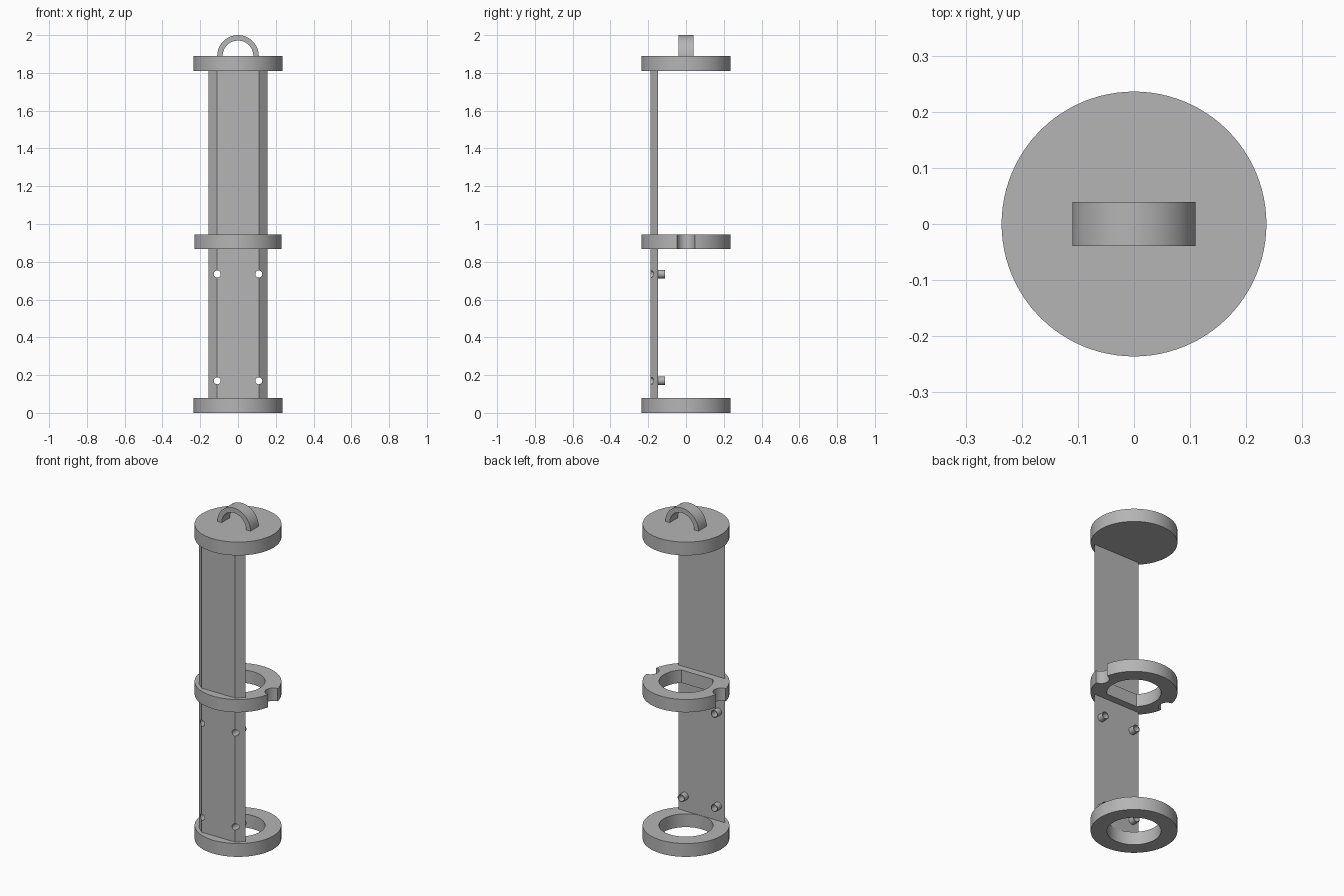
import bpy
import bmesh
from math import cos, sin, pi
from mathutils import Vector

cube = bpy.data.objects.get("Cube")
if cube:
    bpy.data.objects.remove(cube, do_unlink=True)

grey = bpy.data.materials.new("plain grey")
grey.use_nodes = True
grey.diffuse_color = (0.46, 0.46, 0.46, 1)
grey.node_tree.nodes["Principled BSDF"].inputs["Base Color"].default_value = grey.diffuse_color

R = 0.236          # outer radius of discs and rings
BACK = -0.148      # rear face of the backplate
HOLE_R = 0.147     # bore of the rings


def arc(radius, start, end, steps, center=(0, 0)):
    """Points along an arc, both ends included."""
    angles = [start + (end - start) * i / steps for i in range(steps + 1)]
    return [(center[0] + radius * cos(a), center[1] + radius * sin(a)) for a in angles]


def circle(radius, center=(0, 0), steps=96):
    return arc(radius, 0, 2 * pi, steps, center)[:-1]


def prism(name, profile, low, high, axis="Z"):
    """Extrude a closed profile along z (points are x, y) or y (points are x, z)."""
    place = (lambda a, b: (a, b, low)) if axis == "Z" else (lambda a, b: (a, low, b))
    shift = Vector((0, 0, high - low)) if axis == "Z" else Vector((0, high - low, 0))
    bm = bmesh.new()
    face = bm.faces.new([bm.verts.new(place(a, b)) for a, b in profile])
    result = bmesh.ops.extrude_face_region(bm, geom=[face])
    moved = [g for g in result["geom"] if isinstance(g, bmesh.types.BMVert)]
    bmesh.ops.translate(bm, vec=shift, verts=moved)
    bmesh.ops.recalc_face_normals(bm, faces=bm.faces)
    mesh = bpy.data.meshes.new(name)
    bm.to_mesh(mesh)
    bm.free()
    obj = bpy.data.objects.new(name, mesh)
    bpy.context.collection.objects.link(obj)
    mesh.materials.append(grey)
    return obj


def activate(obj):
    bpy.ops.object.select_all(action="DESELECT")
    obj.select_set(True)
    bpy.context.view_layer.objects.active = obj


def cut(obj, cutters):
    """Subtract each cutter, then discard it."""
    activate(obj)
    for cutter in cutters:
        cutter.hide_render = True
        mod = obj.modifiers.new("cut", "BOOLEAN")
        mod.operation = "DIFFERENCE"
        mod.solver = "EXACT"
        mod.object = cutter
        bpy.ops.object.modifier_apply(modifier=mod.name)
        bpy.data.objects.remove(cutter, do_unlink=True)
    return obj


# Top cap and its carrying loop
top_cap = prism("top_cap", circle(R), 1.81, 1.89)
loop = arc(0.11, 0, pi, 48, (0, 1.89)) + arc(0.081, pi, 0, 48, (0, 1.89))
handle = prism("handle_loop", loop, -0.039, 0.039, "Y")

# Bottom ring with a round bore
bottom_ring = prism("bottom_ring", circle(R), 0, 0.08)
cut(bottom_ring, [prism("bore_cutter", circle(HOLE_R), -0.1, 0.2)])

# Middle ring with a D-shaped bore and a round notch on each side
middle_ring = prism("middle_ring", circle(R), 0.868, 0.945)
d_bore = arc(HOLE_R, -pi / 4, 5 * pi / 4, 72)
cut(middle_ring, [prism("bore_cutter", d_bore, 0.7, 1.1)]
    + [prism("notch_cutter", circle(0.047, (side * R, 0), 48), 0.7, 1.1) for side in (-1, 1)])

# Backplate with bevelled sides, drilled at four fixing points
outline = [(-0.155, BACK), (-0.11, -0.187), (0.11, -0.187), (0.155, BACK)]
plate = prism("backplate", outline, 0.075, 1.815)
points = [(x, z) for x in (-0.11, 0.11) for z in (0.17, 0.735)]
cut(plate, [prism("drill_cutter", circle(0.0185, p, 32), -0.3, 0, "Y") for p in points])

# Hollow standoffs behind the holes
parts = [top_cap, handle, bottom_ring, middle_ring, plate]
for i, p in enumerate(points):
    standoff = prism(f"standoff_{i + 1}", circle(0.0225, p, 32), BACK, -0.11, "Y")
    cut(standoff, [prism("drill_cutter", circle(0.0185, p, 32), -0.3, 0, "Y")])
    parts.append(standoff)

# Smooth the round walls, keep the edges crisp
for part in parts:
    activate(part)
    bpy.ops.object.shade_smooth_by_angle(angle=pi / 6)
